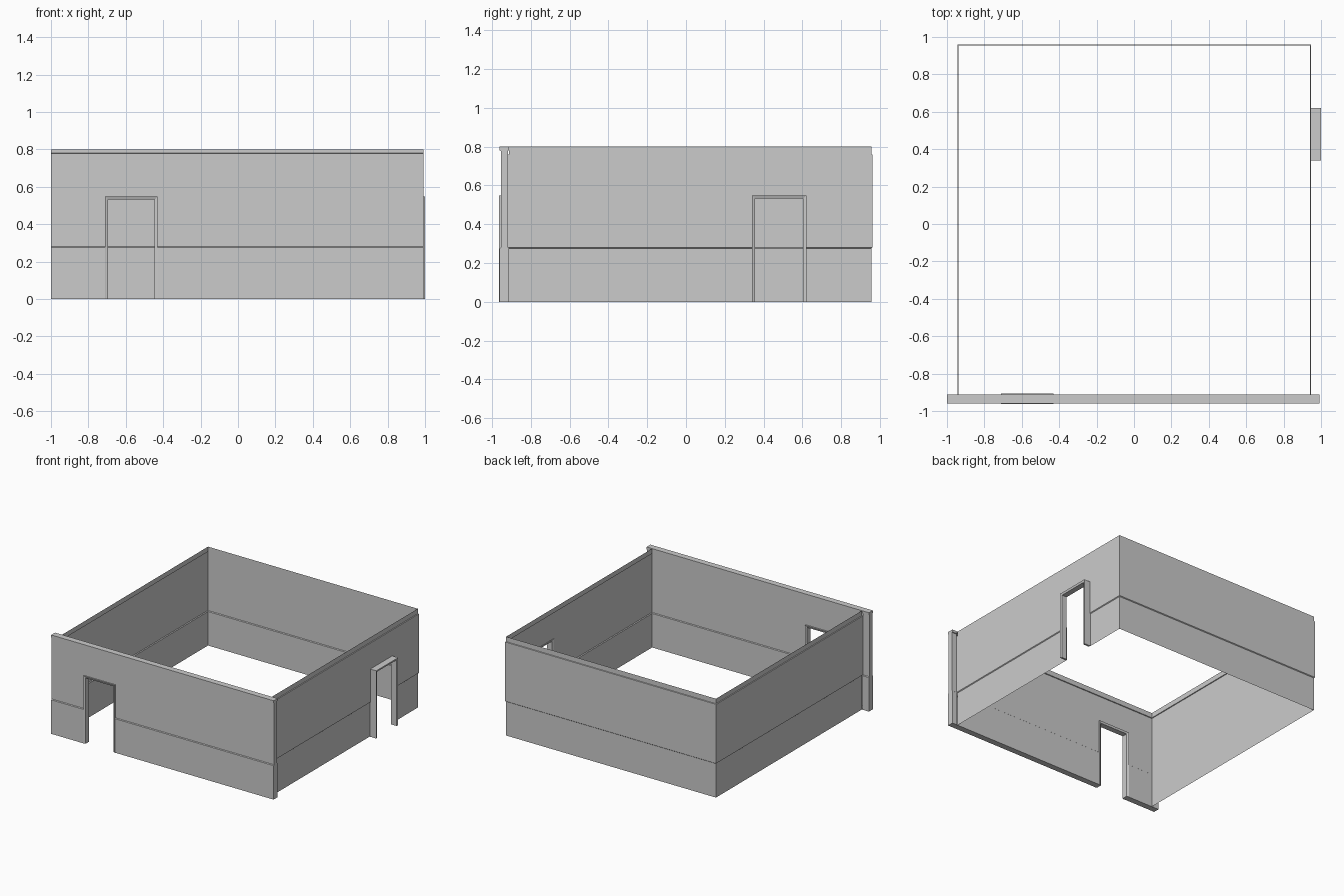
import bpy
from mathutils import Vector

if "Cube" in bpy.data.objects:
    bpy.data.objects.remove(bpy.data.objects["Cube"])

H, RAIL, DOOR = 0.80, 0.28, 0.54
XL, XR, YF, YB = -0.943, 0.947, -0.917, 0.961   # room sheet outline
EL, ER, YO = -1.0, 0.991, -0.954                # thick front wall ends, outer face
STEP = 0.006                                    # relief of wainscot and crown


def mesh(name, verts, faces):
    me = bpy.data.meshes.new(name)
    me.from_pydata([tuple(v) for v in verts], [], faces)
    me.validate()
    ob = bpy.data.objects.new(name, me)
    bpy.context.collection.objects.link(ob)
    return ob


def profile(crown_z):
    # (relief, height) section: wainscot, ledge, wall, crown band
    return [(STEP, 0), (STEP, RAIL - 0.005), (0, RAIL), (0, DOOR),
            (0, crown_z - 0.002), (STEP, crown_z), (STEP, H)]


def wall(name, a, b, normal, crown_z, mitre=(0, 0), door=None):
    """Relief sheet from a to b; door = (start, end) distance along the wall."""
    a, b, n = Vector((*a, 0)), Vector((*b, 0)), Vector((*normal, 0))
    length = (b - a).length
    d = (b - a).normalized()
    cols = [0] + list(door or ()) + [length]
    rows = profile(crown_z)
    verts = []
    for i, u in enumerate(cols):
        for r, z in rows:
            s = u
            if i == 0:
                s += mitre[0] * r
            elif i == len(cols) - 1:
                s -= mitre[1] * r
            verts.append(a + d * s + n * r + Vector((0, 0, z)))
    k = len(rows)
    faces = []
    for i in range(len(cols) - 1):
        for j in range(k - 1):
            if door and i == 1 and rows[j + 1][1] <= DOOR:
                continue
            faces.append((i*k + j, (i+1)*k + j, (i+1)*k + j + 1, i*k + j + 1))
    return mesh(name, verts, faces)


def door_frame(name, origin, along, out, width=0.28, depth=0.057, t=0.016, top=0.548):
    """Splayed casing swept around a doorway; origin = inner foot of the frame."""
    o, al, ou = Vector(origin), Vector(along), Vector(out)
    up = Vector((0, 0, 1))
    section = [(0, 0), (0, depth), (t, depth - 0.006), (t, 0.006)]
    verts = []
    for s, z, ds, dz in ((0, 0, 1, 0), (0, top, 1, -1), (width, top, -1, -1), (width, 0, -1, 0)):
        for w, dep in section:
            verts.append(o + al * (s + ds * w) + up * (z + dz * w) + ou * dep)
    faces = [(i*4 + j, i*4 + (j+1) % 4, (i+1)*4 + (j+1) % 4, (i+1)*4 + j)
             for i in range(3) for j in range(4)]
    faces += [(3, 2, 1, 0), (12, 13, 14, 15)]
    return mesh(name, verts, faces)


FD = (-0.70, -0.44)      # front doorway in x
RD = (0.35, 0.61)        # side doorway in y

# Room sheets with relief facing inward
wall("back_wall", (XR, YB), (XL, YB), (0, -1), 0.76, (1, 1))
wall("left_wall", (XL, YB), (XL, YF), (1, 0), 0.76, (1, 1))
wall("right_wall", (XR, YF), (XR, YB), (-1, 0), 0.76, (1, 1),
     (RD[0] - YF, RD[1] - YF))
wall("front_wall_inner", (XL, YF), (XR, YF), (0, 1), 0.76, (1, 1),
     (FD[0] - XL, FD[1] - XL))

# Outer face of the thick front wall and its returns beyond the room
wall("front_wall_outer", (ER, YO), (EL, YO), (0, -1), 0.78, (0, 0),
     (ER - FD[1], ER - FD[0]))
wall("front_return_left", (EL, YF), (XL, YF), (0, 1), 0.78)
wall("front_return_right", (XR, YF), (ER, YF), (0, 1), 0.78)

# End caps of the front wall following the relief
for name, x in (("front_end_left", EL), ("front_end_right", ER)):
    p = profile(0.78)
    n = len(p)
    v = [(x, YO - r, z) for r, z in p] + [(x, YF + r, z) for r, z in p]
    f = [(i, i + 1, n + i + 1, n + i) for i in range(n - 1)]
    if x == ER:
        f = [q[::-1] for q in f]
    mesh(name, v, f)

# Top and bottom strips of the front wall
for name, z, spans in (("front_wall_top", H, [(EL, ER)]),
                       ("front_wall_base", 0, [(EL, FD[0]), (FD[1], ER)])):
    v, f = [], []
    for x0, x1 in spans:
        b = len(v)
        v += [(x0, YO - STEP, z), (x1, YO - STEP, z), (x1, YF + STEP, z), (x0, YF + STEP, z)]
        q = (b, b + 1, b + 2, b + 3)
        f.append(q if z else q[::-1])
    mesh(name, v, f)

# Door casings
door_frame("front_door_frame", (-0.71, -0.906, 0), (1, 0, 0), (0, -1, 0))
door_frame("side_door_frame", (0.943, 0.34, 0), (0, 1, 0), (1, 0, 0))
